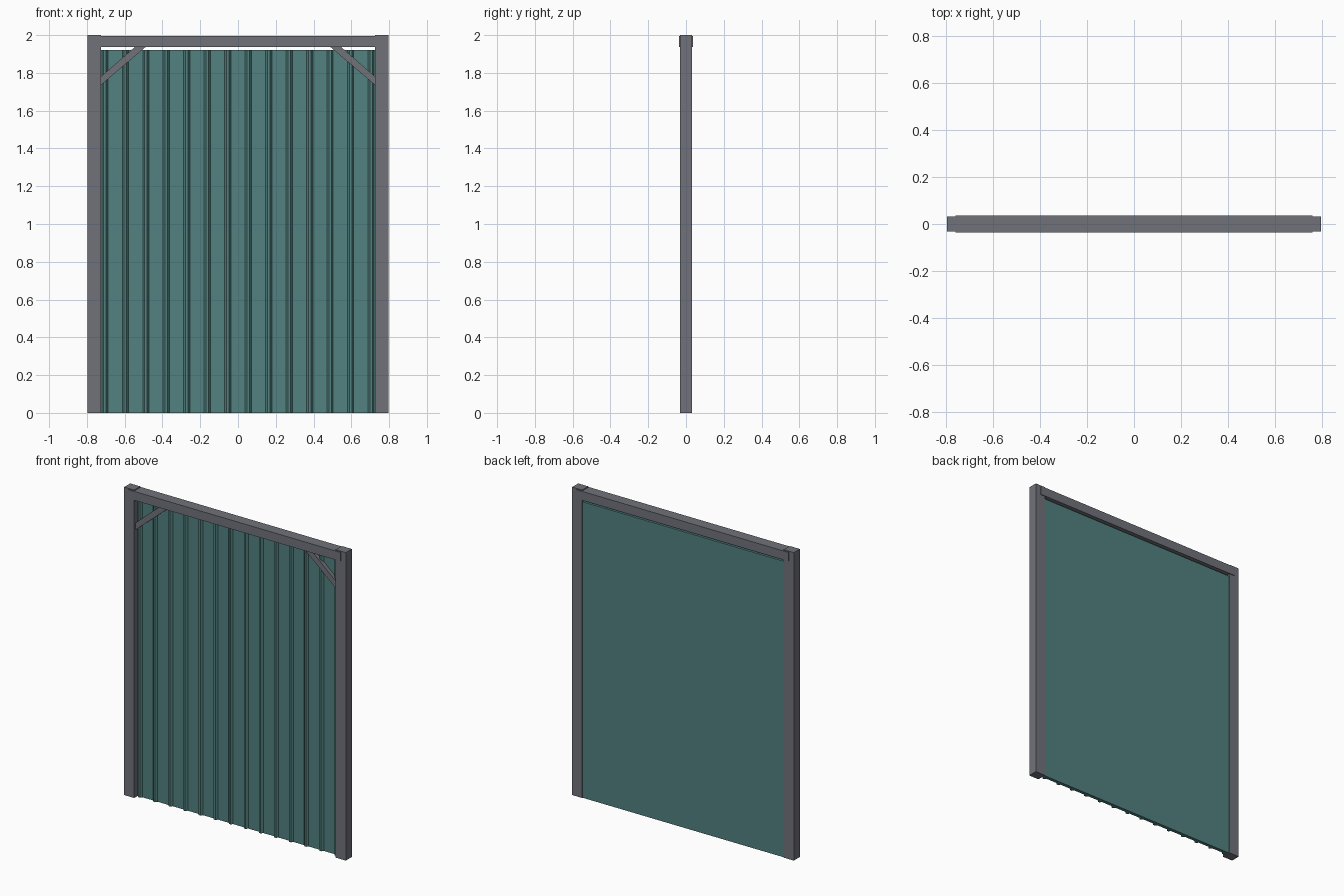
import bpy
import bmesh

cube = bpy.data.objects.get("Cube")
if cube:
    bpy.data.objects.remove(cube, do_unlink=True)


def material(name, color):
    mat = bpy.data.materials.new(name)
    mat.use_nodes = True
    mat.diffuse_color = color
    mat.node_tree.nodes["Principled BSDF"].inputs["Base Color"].default_value = color
    return mat


grey = material("frame grey", (0.165, 0.17, 0.195, 1))
teal = material("panel teal", (0.085, 0.22, 0.215, 1))


def prism(name, points, to_3d, offset, mat):
    """Extrude a flat outline along an offset."""
    bm = bmesh.new()
    face = bm.faces.new([bm.verts.new(to_3d(a, b)) for a, b in points])
    result = bmesh.ops.extrude_face_region(bm, geom=[face])
    verts = [g for g in result["geom"] if isinstance(g, bmesh.types.BMVert)]
    bmesh.ops.translate(bm, verts=verts, vec=offset)
    bmesh.ops.recalc_face_normals(bm, faces=bm.faces)
    mesh = bpy.data.meshes.new(name)
    bm.to_mesh(mesh)
    bm.free()
    mesh.materials.append(mat)
    obj = bpy.data.objects.new(name, mesh)
    bpy.context.collection.objects.link(obj)
    return obj


def box(name, x0, x1, y0, y1, z0, z1, mat):
    corners = [(x0, y0), (x1, y0), (x1, y1), (x0, y1)]
    return prism(name, corners, lambda x, y: (x, y, z0), (0, 0, z1 - z0), mat)


# Posts and corner braces on both sides
for side, s in (("left", 1), ("right", -1)):
    box(side + "_post", s * 0.724, s * 0.796, -0.031, 0.031, 0, 2, grey)
    brace = [(0.726, 1.735), (0.726, 1.78), (0.545, 1.938), (0.488, 1.938)]
    prism(side + "_brace", brace, lambda x, z: (s * x, -0.02, z), (0, 0.032, 0), grey)

# Top beam, slightly deeper than the posts
box("top_beam", -0.76, 0.76, -0.036, 0.036, 1.936, 1.994, grey)

# Corrugated panel: one outline with raised ribs on the front
half, back, front, crest = 0.725, 0.027, 0.005, -0.008
rib_count, spacing = 14, 0.1085
outline = [(half, back), (-half, back), (-half, front)]
for i in range(rib_count):
    cx = (i - (rib_count - 1) / 2) * spacing
    outline += [(cx - 0.016, front), (cx - 0.006, crest),
                (cx + 0.006, crest), (cx + 0.016, front)]
outline.append((half, front))
prism("ribbed_panel", outline, lambda x, y: (x, y, 0), (0, 0, 1.922), teal)
